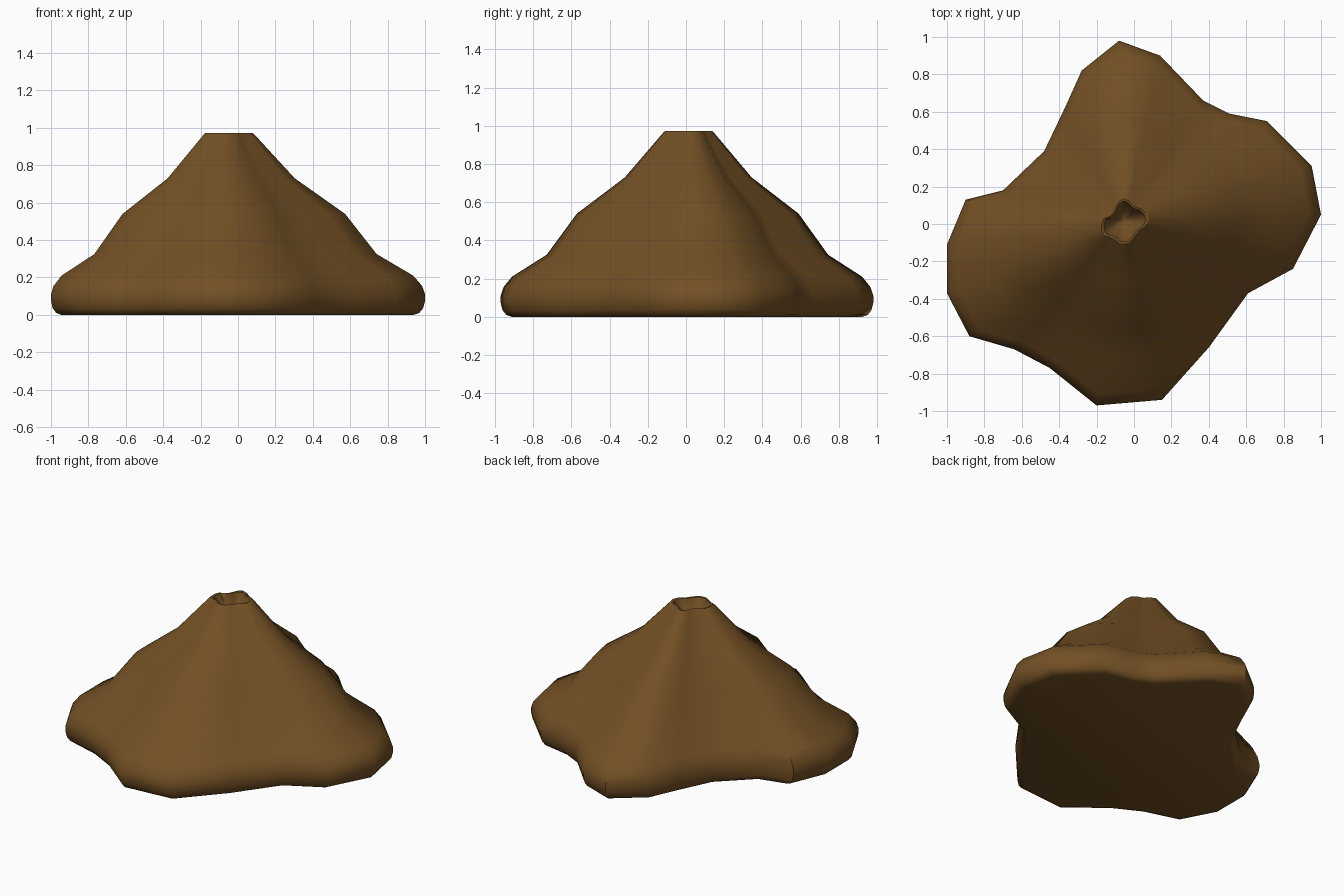
import bpy, bmesh, math

if "Cube" in bpy.data.objects:
    bpy.data.objects.remove(bpy.data.objects["Cube"])

# Lobed footprint seen from above, counter-clockwise
outline = [(1.0, .05), (.95, .31), (.87, .39), (.71, .55), (.51, .59), (.37, .66),
           (.14, .90), (-.08, .98), (-.28, .82), (-.37, .62), (-.48, .39),
           (-.70, .18), (-.90, .13), (-1.0, -.11), (-1.0, -.37), (-.88, -.60),
           (-.64, -.67), (-.45, -.77), (-.20, -.97), (.15, -.94), (.40, -.66),
           (.61, -.37), (.85, -.24)]

# Side profile: (footprint scale, height), foot to crater lip and inside
profile = [(.94, 0), (.97, .01), (.99, .035), (1, .075), (1, .11), (.985, .155),
           (.94, .21), (.755, .325), (.595, .54), (.34, .73), (.135, .965),
           (.125, .973), (.112, .97), (.10, .945), (.05, .88)]
cx, cy = -.055, .015  # summit axis

bm = bmesh.new()
rings = [[bm.verts.new((cx + (x - cx) * s, cy + (y - cy) * s, z)) for x, y in outline]
         for s, z in profile]
n = len(outline)
for lo, hi in zip(rings, rings[1:]):
    for i in range(n):
        j = (i + 1) % n
        bm.faces.new((lo[i], lo[j], hi[j], hi[i]))

# Flat underside and crater floor
bm.faces.new(rings[0][::-1])
tip = bm.verts.new((cx, cy, .85))
for i in range(n):
    bm.faces.new((rings[-1][i], rings[-1][(i + 1) % n], tip))
bmesh.ops.recalc_face_normals(bm, faces=bm.faces)

mesh = bpy.data.meshes.new("volcano_hill")
bm.to_mesh(mesh)
bm.free()
hill = bpy.data.objects.new("volcano_hill", mesh)
bpy.context.collection.objects.link(hill)

# Brown earth
earth = bpy.data.materials.new("earth")
earth.diffuse_color = (.17, .08, .018, 1)
earth.use_nodes = True
earth.node_tree.nodes["Principled BSDF"].inputs["Base Color"].default_value = earth.diffuse_color
mesh.materials.append(earth)

# Smooth slopes
bpy.context.view_layer.objects.active = hill
hill.select_set(True)
bpy.ops.object.shade_smooth_by_angle(angle=math.radians(50))
